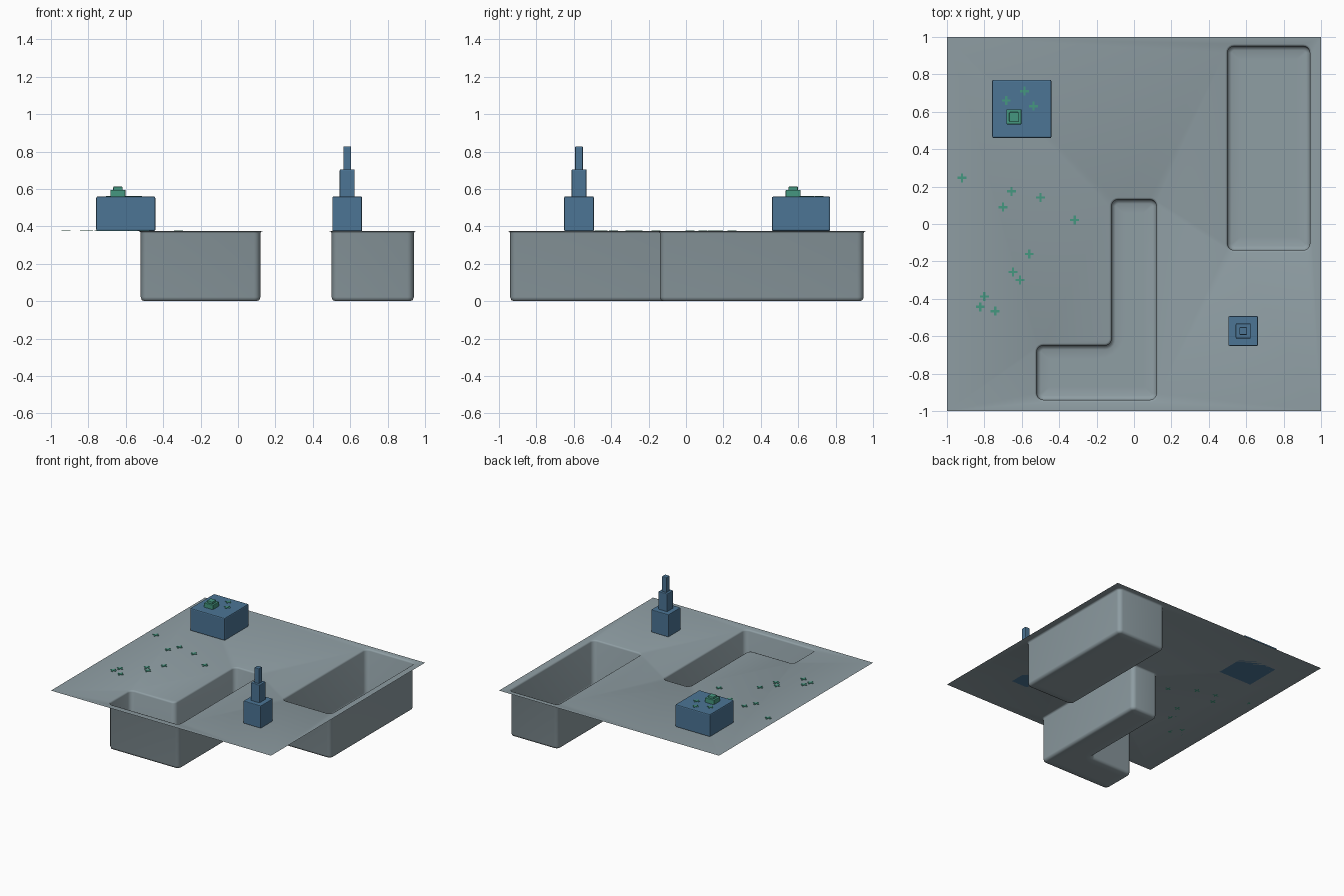
import bpy, bmesh
from mathutils import Vector

if "Cube" in bpy.data.objects:
    bpy.data.objects.remove(bpy.data.objects["Cube"])

TOP = 0.375   # height of the thin ground sheet


def material(name, rgb):
    m = bpy.data.materials.new(name)
    m.diffuse_color = (*rgb, 1)
    m.use_nodes = True
    m.node_tree.nodes["Principled BSDF"].inputs["Base Color"].default_value = m.diffuse_color
    return m


GREY = material("pale_slate", (0.275, 0.342, 0.370))
BLUE = material("steel_blue", (0.072, 0.178, 0.300))
GREEN = material("sea_green", (0.060, 0.310, 0.215))


def add_object(name, bm, mat):
    me = bpy.data.meshes.new(name)
    bm.to_mesh(me)
    bm.free()
    me.materials.append(mat)
    ob = bpy.data.objects.new(name, me)
    bpy.context.collection.objects.link(ob)
    return ob


def outline(poly, inset, radius=0.035, steps=5):
    """Rounded, inset copy of a counter-clockwise right-angled outline."""
    pts = []
    for i, p in enumerate(poly):
        p = Vector(p)
        d1 = (p - Vector(poly[i - 1])).normalized()
        d2 = (Vector(poly[(i + 1) % len(poly)]) - p).normalized()
        n1, n2 = Vector((-d1.y, d1.x)), Vector((-d2.y, d2.x))
        s = 1 if d1.cross(d2) > 0 else -1
        r = max(radius, inset + 0.004)
        c = p + s * r * (n1 + n2)
        for k in range(steps + 1):
            n = n1.slerp(n2, k / steps)
            pts.append(c - s * (r - s * inset) * n)
    return pts


# Ground sheet with sunken pits, one continuous surface
pits = [
    [(0.50, -0.14), (0.94, -0.14), (0.94, 0.95), (0.50, 0.95)],
    [(-0.52, -0.94), (0.12, -0.94), (0.12, 0.13),
     (-0.12, 0.13), (-0.12, -0.65), (-0.52, -0.65)],
]
# pit profile: (inset, height) from the rim to the floor
profile = [(-0.012, TOP), (-0.004, TOP - 0.003), (0, TOP - 0.012), (0, 0.022),
           (0.006, 0.006), (0.022, 0), (0.07, 0)]

bm = bmesh.new()


def loop_edges(vs):
    out = []
    for i in range(len(vs)):
        a, b = vs[i - 1], vs[i]
        out.append(bm.edges.get((a, b)) or bm.edges.new((a, b)))
    return out


border = [bm.verts.new((x, y, TOP)) for x, y in ((-1, -1), (1, -1), (1, 1), (-1, 1))]
flat_edges = loop_edges(border)
pit_rings = []
for poly in pits:
    rings = [[bm.verts.new((p.x, p.y, z)) for p in outline(poly, ins)]
             for ins, z in profile]
    flat_edges += loop_edges(rings[0])
    pit_rings.append(rings)
bmesh.ops.triangle_fill(bm, edges=flat_edges, use_beauty=True, normal=(0, 0, 1))
for f in bm.faces:
    f.normal_update()
    if f.normal.z < 0:
        f.normal_flip()
for rings in pit_rings:
    for a, b in zip(rings, rings[1:]):
        for i in range(len(a)):
            bm.faces.new((a[i - 1], a[i], b[i], b[i - 1]))
    bm.faces.new(rings[-1])
for f in bm.faces:
    f.smooth = True
add_object("ground_with_pits", bm, GREY)


def block(name, x, y, half_x, half_y, z0, z1, mat, bevel):
    """Box with softly bevelled edges."""
    bm = bmesh.new()
    bmesh.ops.create_cube(bm, size=1)
    for v in bm.verts:
        v.co = (x + v.co.x * 2 * half_x, y + v.co.y * 2 * half_y,
                (z0 + z1) / 2 + v.co.z * (z1 - z0))
    bmesh.ops.bevel(bm, geom=bm.edges[:], offset=bevel, segments=2,
                    profile=0.5, affect='EDGES')
    return add_object(name, bm, mat)


# Wide block with a small stepped green cap
block("wide_block", -0.60, 0.615, 0.158, 0.156, TOP, 0.56, BLUE, 0.008)
block("green_cap_base", -0.642, 0.573, 0.040, 0.040, 0.555, 0.596, GREEN, 0.004)
block("green_cap_top", -0.642, 0.573, 0.025, 0.025, 0.59, 0.613, GREEN, 0.004)

# Stepped tower
for name, half, z0, z1 in (("tower_base", 0.079, TOP, 0.56),
                           ("tower_middle", 0.040, 0.555, 0.705),
                           ("tower_top", 0.021, 0.70, 0.828)):
    block(name, 0.584, -0.572, half, half, z0, z1, BLUE, 0.005)


# Little green plus marks on the ground and on the wide block
def plus_mark(name, x, y, z, arm=0.024, w=0.006, thick=0.004):
    bm = bmesh.new()
    quad = [(arm, -w), (arm, w), (w, w), (w, arm), (-w, arm), (-w, w)]
    pts = quad + [(-a, -b) for a, b in quad]
    f = bm.faces.new([bm.verts.new((x + a, y + b, z)) for a, b in pts])
    ext = bmesh.ops.extrude_face_region(bm, geom=[f])
    for v in ext["geom"]:
        if isinstance(v, bmesh.types.BMVert):
            v.co.z += thick
    bmesh.ops.recalc_face_normals(bm, faces=bm.faces[:])
    add_object(name, bm, GREEN)


for x, y in ((-0.92, 0.247), (-0.655, 0.175), (-0.50, 0.142), (-0.70, 0.09),
             (-0.317, 0.022), (-0.56, -0.16), (-0.647, -0.257), (-0.61, -0.30),
             (-0.80, -0.388), (-0.822, -0.443), (-0.742, -0.466)):
    plus_mark("ground_plus", x, y, TOP)
for x, y in ((-0.683, 0.66), (-0.585, 0.71), (-0.538, 0.63)):
    plus_mark("block_plus", x, y, 0.559)
